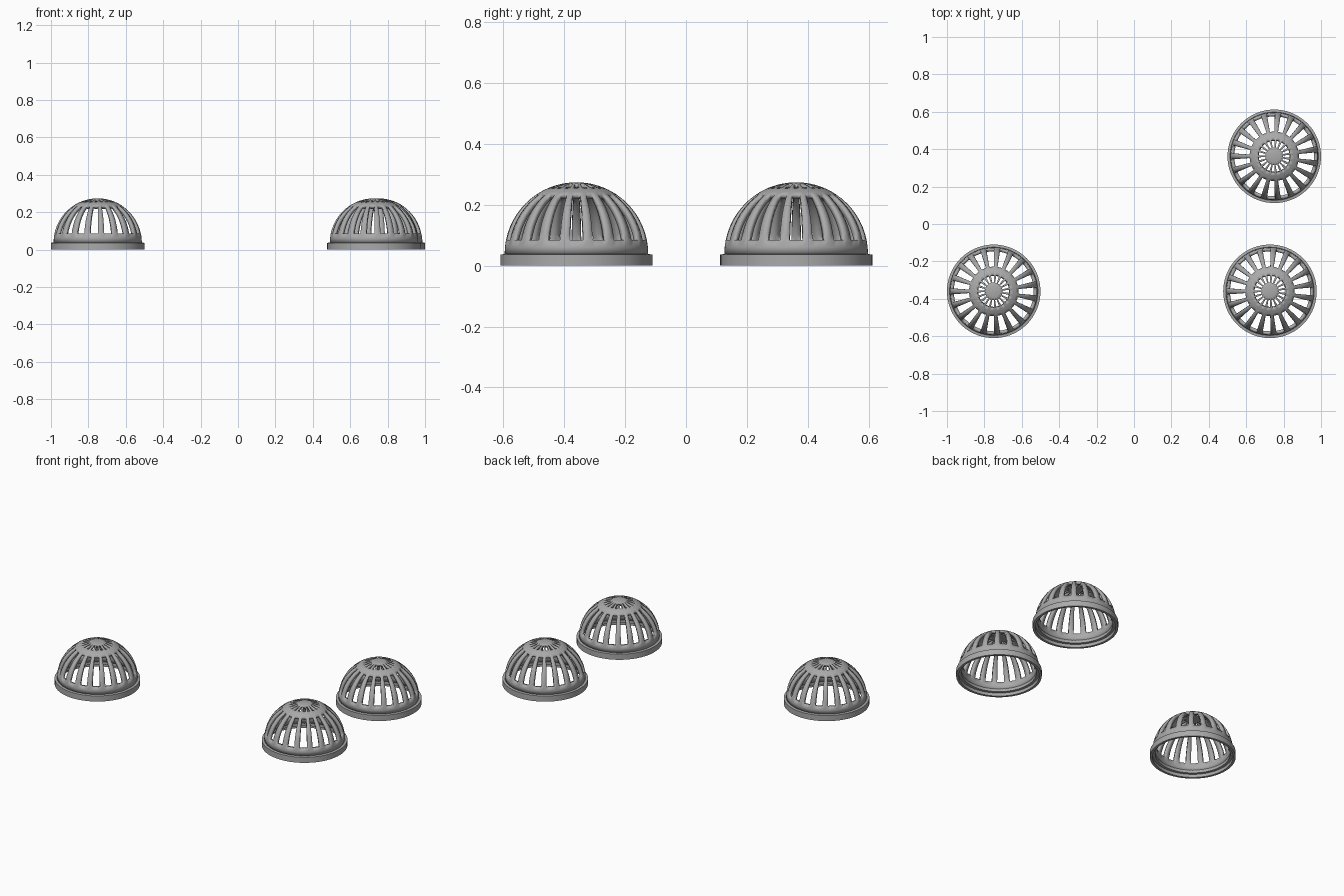
import bpy, bmesh
from math import sin, cos, pi, radians, asin, acos

if "Cube" in bpy.data.objects:
    bpy.data.objects.remove(bpy.data.objects["Cube"], do_unlink=True)

SLOTS = 19
PITCH = 2 * pi / SLOTS
SLOT_SHARE = 0.58
RADIUS = 0.236
BASE_Z = 0.038
WALL = 0.018

grey = bpy.data.materials.new("grey plastic")
grey.use_nodes = True
grey.diffuse_color = (0.4, 0.4, 0.4, 1)
grey.node_tree.nodes["Principled BSDF"].inputs["Base Color"].default_value = (0.4, 0.4, 0.4, 1)


def finish(name, bm, place):
    bmesh.ops.recalc_face_normals(bm, faces=bm.faces)
    mesh = bpy.data.meshes.new(name)
    bm.to_mesh(mesh)
    bm.free()
    obj = bpy.data.objects.new(name, mesh)
    obj.location = (*place, 0)
    mesh.materials.append(grey)
    bpy.context.collection.objects.link(obj)
    bpy.ops.object.select_all(action="DESELECT")
    obj.select_set(True)
    bpy.context.view_layer.objects.active = obj
    bpy.ops.object.shade_smooth_by_angle(angle=radians(30))
    return obj


def span(a, b, n):
    return [a + (b - a) * i / n for i in range(n)]


def dome(name, place, phase):
    """Hemispherical shell with a ring of long slots and a ring of short ones."""
    low, high = asin((0.085 - BASE_Z) / RADIUS), acos(0.132 / RADIUS)
    in_low, in_high = acos(0.09 / RADIUS), acos(0.047 / RADIUS)
    lats = (span(0, low, 2) + span(low, high, 8) + span(high, in_low, 3)
            + span(in_low, in_high, 3) + span(in_high, pi / 2, 3))
    half = PITCH * SLOT_SHARE / 2
    turns = []
    for s in range(SLOTS):
        mid = phase + s * PITCH
        turns += span(mid - half, mid + half, 3) + span(mid + half, mid + PITCH - half, 2)
    bm = bmesh.new()
    rings = [[bm.verts.new((RADIUS * cos(l) * cos(t), RADIUS * cos(l) * sin(t),
                            BASE_Z + RADIUS * sin(l))) for t in turns] for l in lats]
    top = bm.verts.new((0, 0, BASE_Z + RADIUS))
    n = len(turns)
    for r, l in enumerate(lats[:-1]):
        slotted = low - 1e-6 < l < high - 1e-6 or in_low - 1e-6 < l < in_high - 1e-6
        for c in range(n):
            if slotted and c % 5 < 3:
                continue
            d = (c + 1) % n
            bm.faces.new((rings[r][c], rings[r][d], rings[r + 1][d], rings[r + 1][c]))
    for c in range(n):
        bm.faces.new((rings[-1][c], rings[-1][(c + 1) % n], top))
    # remove the unused points inside the slots
    bmesh.ops.delete(bm, geom=[v for v in bm.verts if not v.link_faces], context="VERTS")
    obj = finish(name, bm, place)
    shell = obj.modifiers.new("wall", "SOLIDIFY")
    shell.thickness = WALL
    shell.offset = -1


def rim(name, place):
    """Stepped base ring, turned from a closed profile."""
    profile = [(0.25, 0), (0.25, 0.036), (RADIUS - 0.002, 0.039), (RADIUS - WALL, 0.039),
               (RADIUS - WALL, 0.02), (0.235, 0.02), (0.235, 0)]
    bm = bmesh.new()
    steps = 72
    loops = [[bm.verts.new((r * cos(2 * pi * i / steps), r * sin(2 * pi * i / steps), z))
              for r, z in profile] for i in range(steps)]
    for i in range(steps):
        a, b = loops[i], loops[(i + 1) % steps]
        for k in range(len(profile)):
            j = (k + 1) % len(profile)
            bm.faces.new((a[k], b[k], b[j], a[j]))
    finish(name, bm, place)


# three identical strainers
for label, place in (("left_front", (0.727, -0.36)), ("left_back", (0.75, 0.362)),
                     ("right_front", (-0.75, -0.36))):
    dome(label + "_dome", place, 0)
    rim(label + "_rim", place)
